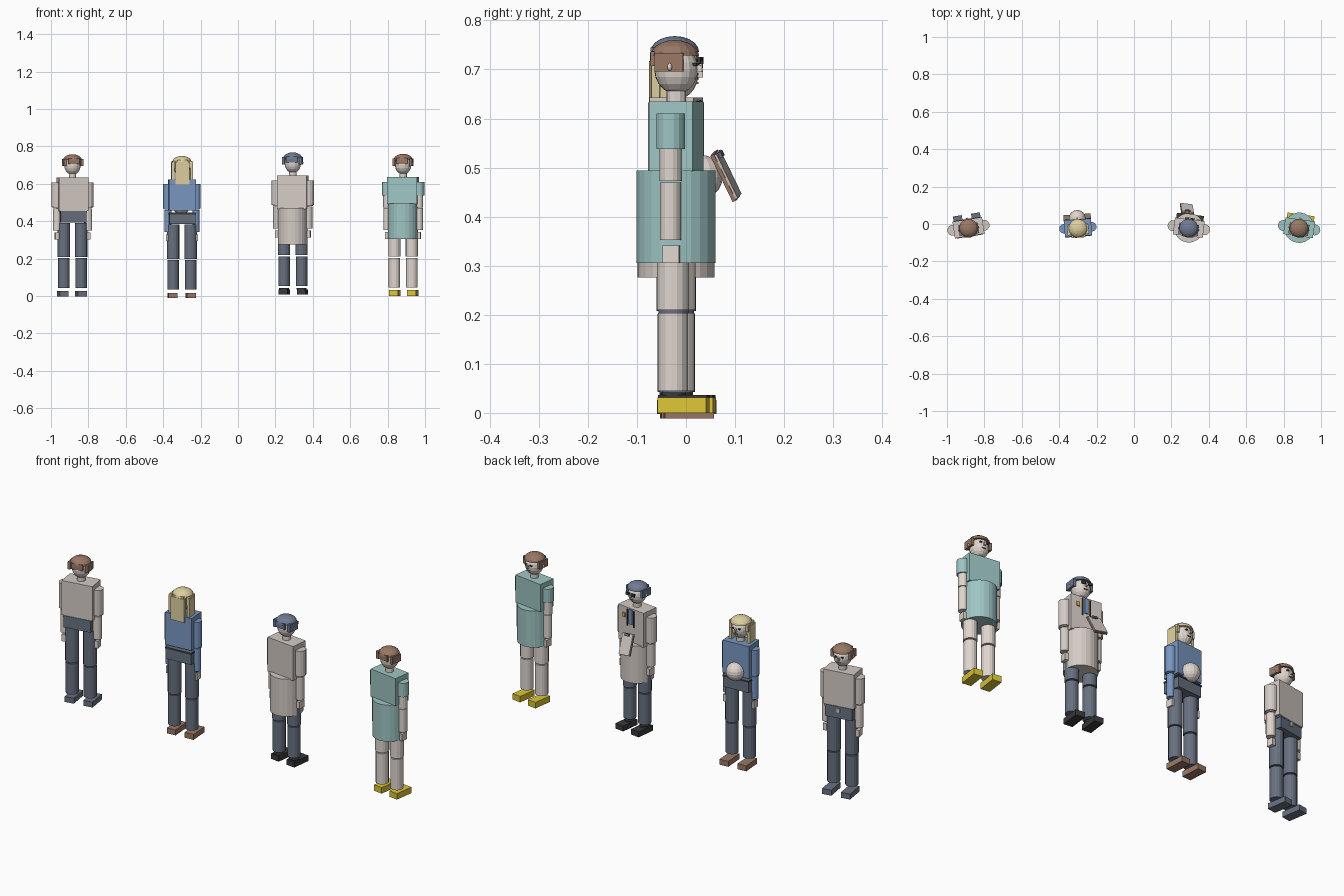
import bpy, bmesh
from math import radians
from mathutils import Matrix, Vector, Euler

cube = bpy.data.objects.get("Cube")
if cube:
    bpy.data.objects.remove(cube)


def srgb(*rgb):
    return tuple((c / 255 / 12.92) if c < 11 else ((c / 255 + 0.055) / 1.055) ** 2.4 for c in rgb) + (1,)


def material(name, *rgb):
    m = bpy.data.materials.new(name)
    m.use_nodes = True
    m.diffuse_color = srgb(*rgb)
    bsdf = next(n for n in m.node_tree.nodes if n.type == 'BSDF_PRINCIPLED')
    bsdf.inputs["Base Color"].default_value = srgb(*rgb)
    return m


SKIN = material("pale skin", 224, 214, 207)
WHITE = material("off white cloth", 212, 203, 197)
TEAL = material("teal cloth", 158, 198, 196)
BLUE = material("blue cloth", 122, 152, 194)
SLATE = material("slate trousers", 104, 113, 128)
BROWN = material("brown", 153, 120, 101)
BLONDE = material("blonde", 222, 208, 160)
YELLOW = material("yellow", 220, 198, 55)
BLACK = material("near black", 58, 58, 62)
STEEL = material("blue grey hair", 112, 124, 148)


class Person:
    """Places parts in a frame turned about the body axis; +y is forward."""

    def __init__(self, name, x, yaw, lift=0.0):
        self.name = name
        self.frame = Matrix.Translation((x, -0.02, lift)) @ Matrix.Rotation(radians(yaw), 4, 'Z')

    def add(self, part, bm, mat, loc, rot=(0, 0, 0)):
        me = bpy.data.meshes.new(part)
        bm.to_mesh(me)
        bm.free()
        me.materials.append(mat)
        ob = bpy.data.objects.new(self.name + "_" + part, me)
        bpy.context.collection.objects.link(ob)
        turn = Euler([radians(a) for a in rot]).to_matrix().to_4x4()
        ob.matrix_world = self.frame @ Matrix.Translation(loc) @ turn
        return ob

    def box(self, part, mat, loc, size, rot=(0, 0, 0)):
        bm = bmesh.new()
        bmesh.ops.create_cube(bm, size=1)
        bmesh.ops.scale(bm, vec=size, verts=bm.verts)
        return self.add(part, bm, mat, loc, rot)

    def tube(self, part, mat, x, z0, z1, r, sides=16):
        bm = bmesh.new()
        bmesh.ops.create_cone(bm, cap_ends=True, segments=sides, radius1=r, radius2=r, depth=z1 - z0)
        return self.add(part, bm, mat, (x, 0, (z0 + z1) / 2))

    def ball(self, part, mat, loc, radii, half=False):
        bm = bmesh.new()
        bmesh.ops.create_uvsphere(bm, u_segments=16, v_segments=10, radius=1)
        if half:
            cut = bmesh.ops.bisect_plane(bm, geom=bm.verts[:] + bm.edges[:] + bm.faces[:],
                                         plane_co=(0, 0, 0), plane_no=(0, 0, 1), clear_inner=True)
            rim = [e for e in cut["geom_cut"] if isinstance(e, bmesh.types.BMEdge)]
            bmesh.ops.contextual_create(bm, geom=rim)
        bmesh.ops.scale(bm, vec=radii, verts=bm.verts)
        return self.add(part, bm, mat, loc)

    def head(self, hair):
        self.tube("neck", SKIN, 0, 0.625, 0.665, 0.02, 12)
        self.ball("head", SKIN, (0, 0, 0.7), (0.044, 0.045, 0.05))
        self.ball("hair_cap", hair, (0, -0.003, 0.728), (0.051, 0.05, 0.032), True)
        self.box("hair_back", hair, (0, -0.043, 0.722), (0.06, 0.012, 0.03))
        self.box("nose", SKIN, (0, 0.047, 0.702), (0.009, 0.014, 0.014))
        self.box("mouth", BROWN, (0, 0.041, 0.683), (0.018, 0.008, 0.004))
        for s, side in ((-1, "right"), (1, "left")):
            self.box(side + "_side_hair", hair, (s * 0.046, -0.008, 0.715), (0.014, 0.058, 0.038))
            self.ball(side + "_ear", SKIN, (s * 0.052, -0.006, 0.705), (0.006, 0.005, 0.008))
            self.box(side + "_eye", BLACK, (s * 0.016, 0.041, 0.71), (0.01, 0.008, 0.006))

    def body(self, top, sleeve, forearm, leg, shoe, bottom=0.457, width=0.16,
             cuff=0.478, arm=0.085, arm_r=0.029, shoe_h=0.028):
        self.box("torso", top, (0, 0, (bottom + 0.635) / 2), (width, 0.09, 0.635 - bottom))
        for s, side in ((-1, "right"), (1, "left")):
            x = s * arm
            self.tube(side + "_sleeve", sleeve, x, cuff, 0.61, arm_r)
            self.tube(side + "_elbow", forearm, x, 0.473, 0.54, arm_r * 0.78)
            self.tube(side + "_forearm", forearm, x, 0.352, 0.47, arm_r * 0.74)
            self.box(side + "_hand", SKIN, (x, 0.002, 0.323), (0.02, 0.034, 0.036))
            self.tube(side + "_thigh", leg, s * 0.047, 0.21, 0.392, 0.033)
            self.tube(side + "_shin", leg, s * 0.047, 0.045, 0.204, 0.031)
            self.box(side + "_shoe", shoe, (s * 0.049, 0.022, shoe_h / 2), (0.048, 0.1, shoe_h))

    def hips(self, buckle):
        self.box("hips", SLATE, (0, 0, 0.426), (0.14, 0.092, 0.062))
        self.box("belt", BLACK if buckle is None else SLATE, (0, 0, 0.452), (0.144, 0.095, 0.008))
        if buckle:
            self.box("buckle", buckle, (0, 0.047, 0.436), (0.016, 0.006, 0.02))


# Man in a plain shirt
man = Person("shirt_man", -0.885, 9, -0.002)
man.head(BROWN)
man.body(WHITE, WHITE, SKIN, SLATE, SLATE)
man.hips(WHITE)

# Expecting woman with long fair hair and a bare belly
woman = Person("expecting_woman", -0.3, 4, -0.011)
woman.head(BLONDE)
woman.body(BLUE, BLUE, BLUE, SLATE, BROWN, bottom=0.468, width=0.145, arm=0.075, arm_r=0.025)
woman.hips(None)
woman.ball("belly", SKIN, (0, 0.05, 0.492), (0.045, 0.045, 0.045))
woman.box("long_hair_back", BLONDE, (0, -0.044, 0.668), (0.074, 0.018, 0.12))
for s, side in ((-1, "right"), (1, "left")):
    woman.box(side + "_long_hair", BLONDE, (s * 0.05, -0.012, 0.677), (0.015, 0.05, 0.098))

# Doctor in a long coat with a clipboard
doctor = Person("doctor", 0.293, -7, 0.008)
doctor.head(STEEL)
doctor.body(WHITE, WHITE, WHITE, SLATE, BLACK)
doctor.tube("coat_skirt", WHITE, 0, 0.268, 0.462, 0.079, 24)
doctor.box("tie", BLUE, (0, 0.047, 0.592), (0.02, 0.006, 0.075))
doctor.box("badge", YELLOW, (0.043, 0.047, 0.592), (0.016, 0.006, 0.022))
for s, side in ((-1, "right"), (1, "left")):
    doctor.box(side + "_stethoscope_tube", BLACK, (s * 0.021, 0.047, 0.585), (0.005, 0.006, 0.085))
    doctor.tube(side + "_shoe_collar", BLACK, s * 0.047, 0.026, 0.034, 0.026)
    doctor.box(side + "_spectacle", BLACK, (s * 0.016, 0.05, 0.71), (0.022, 0.006, 0.014))
doctor.box("clipboard", BROWN, (-0.022, 0.098, 0.475), (0.068, 0.008, 0.105), (25, 8, 0))
doctor.box("clipboard_paper", WHITE, (-0.022, 0.103, 0.478), (0.066, 0.006, 0.1), (25, 8, 0))
doctor.box("clipboard_clip", SLATE, (-0.016, 0.087, 0.518), (0.028, 0.014, 0.012), (25, 8, 0))

# Nurse in a short-sleeved tunic and full skirt
nurse = Person("nurse", 0.883, -8)
nurse.head(BROWN)
nurse.body(TEAL, TEAL, SKIN, SKIN, YELLOW, bottom=0.493, cuff=0.538, shoe_h=0.031)
nurse.tube("skirt", TEAL, 0, 0.305, 0.494, 0.081, 24)
